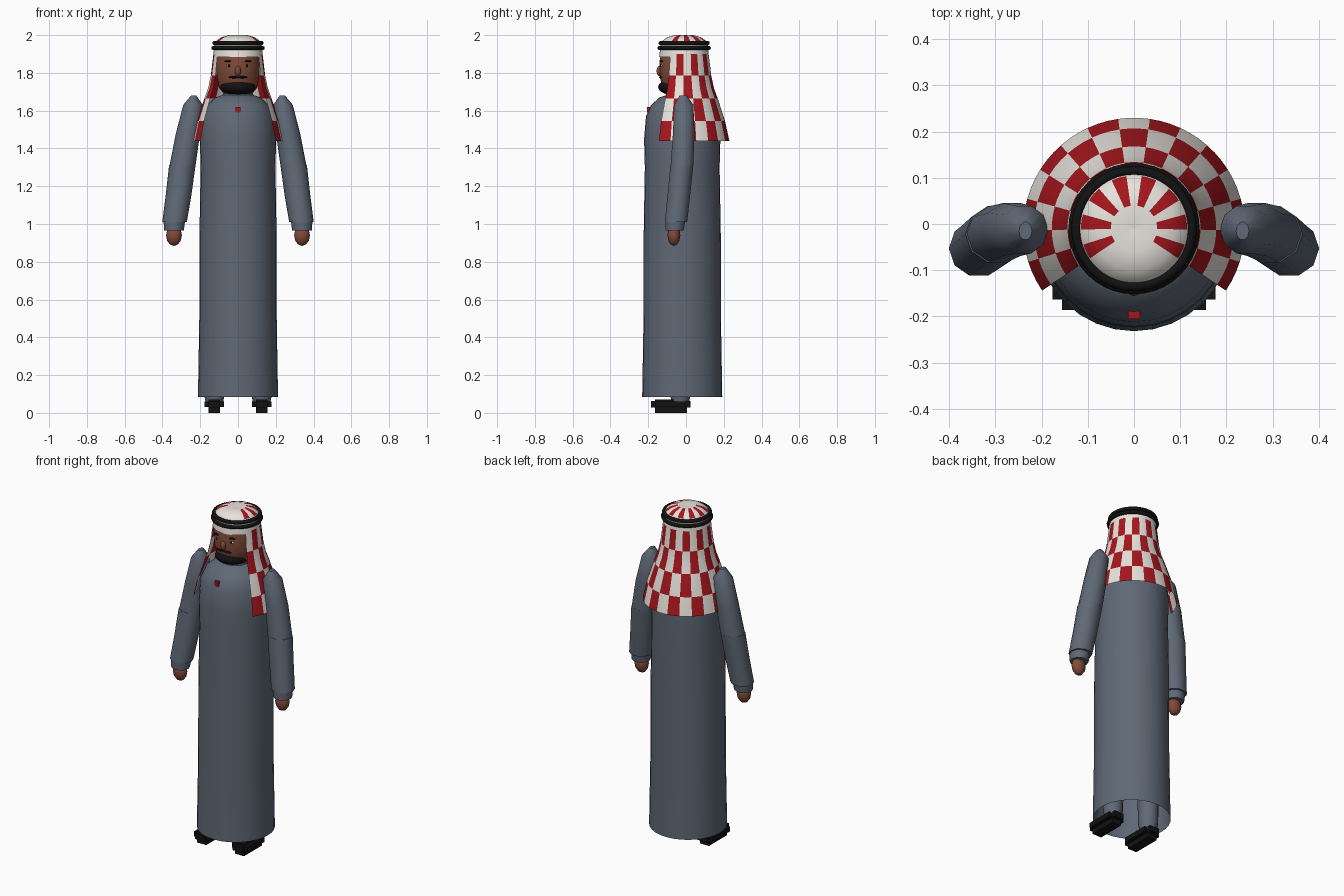
import bpy, bmesh, math
from mathutils import Vector

if "Cube" in bpy.data.objects:
    bpy.data.objects.remove(bpy.data.objects["Cube"])


def material(name, rgb):
    m = bpy.data.materials.new(name)
    m.use_nodes = True
    m.diffuse_color = (*rgb, 1)
    m.node_tree.nodes["Principled BSDF"].inputs["Base Color"].default_value = (*rgb, 1)
    return m


GREY = material("slate cloth", (0.115, 0.14, 0.18))
WHITE = material("white cloth", (0.80, 0.77, 0.72))
RED = material("red cloth", (0.38, 0.008, 0.012))
SKIN = material("brown skin", (0.22, 0.07, 0.04))
BLACK = material("black", (0.006, 0.006, 0.006))
SIDES = (("left", 1), ("right", -1))


def finish(name, bm, mats, smooth=40):
    mesh = bpy.data.meshes.new(name)
    bm.to_mesh(mesh)
    bm.free()
    for m in mats:
        mesh.materials.append(m)
    ob = bpy.data.objects.new(name, mesh)
    bpy.context.collection.objects.link(ob)
    if smooth:
        bpy.ops.object.select_all(action="DESELECT")
        ob.select_set(True)
        bpy.context.view_layer.objects.active = ob
        bpy.ops.object.shade_smooth_by_angle(angle=math.radians(smooth))
    return ob


def loft(name, rings, mat, sides=32, caps=True):
    """Skin a stack of horizontal rings given as (x, y, z, rx, ry)."""
    bm = bmesh.new()
    loops = []
    for x, y, z, rx, ry in rings:
        angles = [2 * math.pi * i / sides for i in range(sides)]
        loops.append([bm.verts.new((x + rx * math.cos(a), y + ry * math.sin(a), z)) for a in angles])
    for low, high in zip(loops, loops[1:]):
        for i in range(sides):
            j = (i + 1) % sides
            bm.faces.new((low[i], low[j], high[j], high[i]))
    if caps:
        bm.faces.new(loops[0][::-1])
        bm.faces.new(loops[-1])
    return finish(name, bm, [mat])


def box(name, low, high, mat):
    bm = bmesh.new()
    bmesh.ops.create_cube(bm, size=1)
    low, high = Vector(low), Vector(high)
    for v in bm.verts:
        v.co = (low + high) / 2 + v.co * (high - low)
    return finish(name, bm, [mat], smooth=0)


def ball(name, centre, radii, mat, segments=20):
    bm = bmesh.new()
    bmesh.ops.create_uvsphere(bm, u_segments=segments, v_segments=segments // 2, radius=1)
    for v in bm.verts:
        v.co = Vector(centre) + v.co * Vector(radii)
    return finish(name, bm, [mat], smooth=60)


# Long robe, open at the hem, with rounded shoulders
robe = [(0.212, 0.085), (0.205, 0.5), (0.204, 0.95), (0.198, 1.3), (0.202, 1.45),
        (0.192, 1.57), (0.165, 1.63), (0.12, 1.67), (0.075, 1.685)]
loft("robe", [(0, -0.02, z, r, r) for r, z in robe], GREY, caps=False)
loft("collar", [(0, -0.02, 1.665, 0.085, 0.085), (0, -0.02, 1.69, 0.08, 0.08)], GREY)
box("chest_badge", (-0.013, -0.206, 1.59), (0.013, -0.185, 1.62), RED)

# Head and face
head = [(0.07, 1.65), (0.075, 1.69), (0.1, 1.72), (0.113, 1.78), (0.116, 1.86), (0.1, 1.93)]
loft("head", [(0, -0.025, z, r, r) for r, z in head], SKIN)
ball("nose", (0, -0.138, 1.81), (0.016, 0.018, 0.028), SKIN, 12)
ball("beard", (0, -0.052, 1.725), (0.096, 0.096, 0.045), BLACK)
for side, s in SIDES:
    ball(side + "_eye", (s * 0.048, -0.128, 1.838), (0.014, 0.006, 0.007), WHITE, 12)
    ball(side + "_pupil", (s * 0.048, -0.132, 1.838), (0.007, 0.005, 0.007), BLACK, 12)
    ball(side + "_eyebrow", (s * 0.048, -0.128, 1.862), (0.024, 0.008, 0.005), BLACK, 12)
    ball(side + "_moustache", (s * 0.022, -0.134, 1.777), (0.028, 0.01, 0.006), BLACK, 12)


# Chequered headscarf: a full crown with a drape that is open at the front
def headscarf():
    columns, split, front = 15, 3, 18
    start, sweep = math.radians(-34), math.radians(248)
    back = columns * split
    angles = [start + sweep * i / back for i in range(back)]
    angles += [start + sweep + (2 * math.pi - sweep) * i / front for i in range(front)]
    # radius, height, chequer row of the band above (-1 is plain white)
    profile = [(0.24, 1.44, 0), (0.217, 1.545, 1), (0.178, 1.665, 2), (0.158, 1.72, 2),
               (0.144, 1.785, 3), (0.132, 1.885, 3), (0.13, 1.9, -1), (0.126, 1.945, -1),
               (0.115, 1.97, 4), (0.09, 1.988, 4), (0.05, 2.0, -1), (0.004, 1.992, -1)]
    bm = bmesh.new()
    loops = [[bm.verts.new((r * math.cos(a), -0.01 + r * math.sin(a), z)) for a in angles]
             for r, z, row in profile]
    n = len(angles)
    for k, (r, z, row) in enumerate(profile[:-1]):
        for i in range(n):
            if i >= back and z < 1.88:
                continue
            j = (i + 1) % n
            face = bm.faces.new((loops[k][i], loops[k][j], loops[k + 1][j], loops[k + 1][i]))
            chequer = (i // split + row) % 2 == 0
            face.material_index = int(i < back and row >= 0 and chequer)
    bm.faces.new(loops[-1])
    loose = [v for v in bm.verts if not v.link_faces]
    bmesh.ops.delete(bm, geom=loose, context="VERTS")
    finish("headscarf", bm, [WHITE, RED], 60)


headscarf()

# Two black cords round the crown
for name, z, r in (("lower_cord", 1.932, 0.131), ("upper_cord", 1.958, 0.125)):
    bpy.ops.mesh.primitive_torus_add(location=(0, -0.01, z), major_radius=r, minor_radius=0.011,
                                     major_segments=40, minor_segments=8)
    cord = bpy.context.object
    cord.name = name
    cord.data.materials.append(BLACK)
    bpy.ops.object.shade_smooth_by_angle(angle=math.radians(60))

for side, s in SIDES:
    # Sleeves, cuffs and hands
    loft(side + "_upper_sleeve", [(s * 0.335 - s * 0.04, -0.022, 1.3, 0.069, 0.063),
                                  (s * 0.265, -0.012, 1.48, 0.064, 0.06),
                                  (s * 0.238, -0.012, 1.63, 0.052, 0.054),
                                  (s * 0.235, -0.015, 1.68, 0.014, 0.02)], GREY, 10)
    loft(side + "_lower_sleeve", [(s * 0.336, -0.053, 1.01, 0.065, 0.062),
                                  (s * 0.315, -0.038, 1.15, 0.068, 0.063),
                                  (s * 0.295, -0.022, 1.31, 0.07, 0.064)], GREY, 10)
    loft(side + "_cuff", [(s * 0.339, -0.06, 0.965, 0.052, 0.05),
                          (s * 0.337, -0.057, 1.015, 0.057, 0.055)], GREY, 10)
    ball(side + "_hand", (s * 0.339, -0.064, 0.94), (0.042, 0.034, 0.056), SKIN, 12)

    # Legs and blocky sandals
    loft(side + "_leg", [(s * 0.125, -0.03, 0.05, 0.045, 0.045),
                         (s * 0.125, -0.03, 0.1, 0.055, 0.055),
                         (s * 0.115, -0.02, 0.8, 0.07, 0.07)], GREY, 12)
    x = s * 0.125
    box(side + "_sole", (x - 0.03, -0.165, 0), (x + 0.03, 0.004, 0.07), BLACK)
    box(side + "_strap", (x - 0.052, -0.163, 0.03), (x + 0.052, 0.0, 0.06), BLACK)
    box(side + "_footbed", (x - 0.031, -0.186, 0.029), (x + 0.031, 0.025, 0.064), BLACK)
